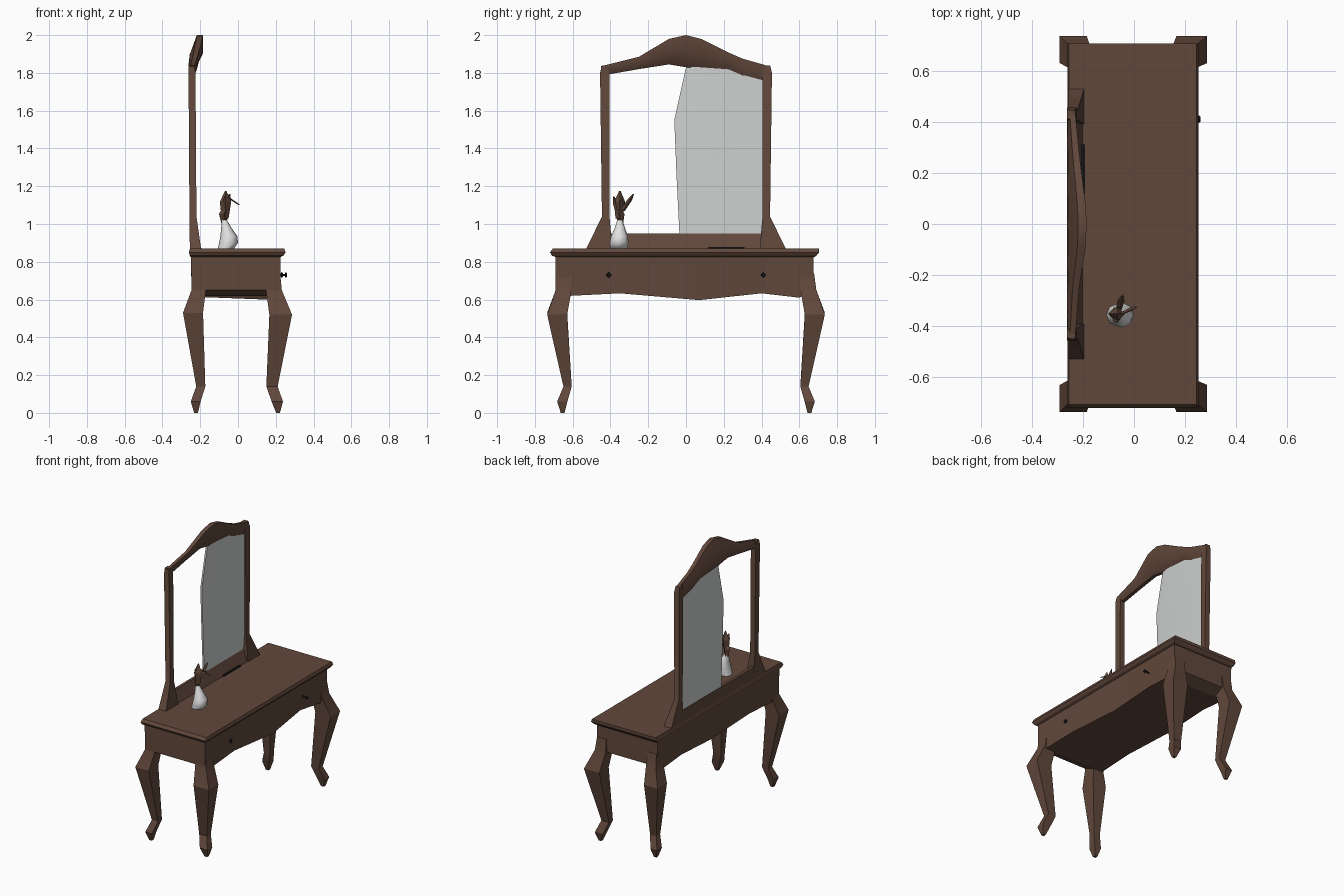
import bpy, bmesh, math
from mathutils import Vector

cube = bpy.data.objects.get("Cube")
if cube:
    bpy.data.objects.remove(cube)


def material(name, rgb):
    m = bpy.data.materials.new(name)
    m.use_nodes = True
    m.diffuse_color = (*rgb, 1)
    bsdf = next(n for n in m.node_tree.nodes if n.type == 'BSDF_PRINCIPLED')
    bsdf.inputs["Base Color"].default_value = (*rgb, 1)
    bsdf.inputs["Roughness"].default_value = 0.7
    return m


WOOD = material("dark wood", (0.12, 0.064, 0.044))
GLASS = material("mirror grey", (0.62, 0.63, 0.63))
WHITE = material("vase white", (0.75, 0.75, 0.75))
BLACK = material("shadow black", (0.01, 0.01, 0.01))


def loft(name, loops, mat, smooth=35):
    """Skin a row of equal-length closed loops and cap both ends."""
    bm = bmesh.new()
    rows = [[bm.verts.new(p) for p in loop] for loop in loops]
    n = len(rows[0])
    for a, b in zip(rows, rows[1:]):
        for i in range(n):
            j = (i + 1) % n
            bm.faces.new((a[i], a[j], b[j], b[i]))
    bm.faces.new(rows[0])
    bm.faces.new(rows[-1])
    bmesh.ops.recalc_face_normals(bm, faces=bm.faces)
    mesh = bpy.data.meshes.new(name)
    bm.to_mesh(mesh)
    bm.free()
    mesh.materials.append(mat)
    ob = bpy.data.objects.new(name, mesh)
    bpy.context.collection.objects.link(ob)
    bpy.ops.object.select_all(action='DESELECT')
    bpy.context.view_layer.objects.active = ob
    ob.select_set(True)
    bpy.ops.object.shade_smooth_by_angle(angle=math.radians(smooth))
    return ob


def rect(x0, x1, y0, y1, z):
    return [(x0, y0, z), (x1, y0, z), (x1, y1, z), (x0, y1, z)]


def ring(x, y, z, r, n=8):
    return [(x + r * math.cos(math.tau * i / n), y + r * math.sin(math.tau * i / n), z)
            for i in range(n)]


# Table top with a softened edge
loft("table_top", [
    rect(-.25, .225, -.69, .68, .825),
    rect(-.255, .24, -.71, .69, .832),
    rect(-.26, .252, -.72, .705, .85),
    rect(-.255, .245, -.705, .705, .87)], WOOD, 20)

# Apron body: scalloped along the front lower edge
# Stations: y, front lower z, front lower x
stations = [(-.69, .65, .225), (-.61, .62, .225), (-.35, .633, .215), (.07, .597, .225),
            (.4, .633, .21), (.6, .61, .225), (.675, .65, .225)]
loft("apron", [[(-.25, y, .83), (.225, y, .83), (x, y, z), (-.245, y, max(z, .615))]
               for y, z, x in stations], WOOD, 20)

# Cabriole legs: z, centre x, half x, centre y, half y
FRONT = [(.74, .187, .036, .642, .036), (.65, .19, .042, .648, .042),
         (.52, .226, .06, .682, .053), (.14, .18, .03, .627, .022),
         (.06, .208, .03, .655, .027), (0, .212, .01, .653, .01)]
BACK = [(.74, -.207, .036, .642, .036), (.65, -.208, .038, .648, .042),
        (.53, -.238, .053, .682, .053), (.14, -.197, .024, .627, .022),
        (.06, -.224, .026, .655, .027), (0, -.222, .01, .653, .01)]
for name, sections in (("front", FRONT), ("back", BACK)):
    for side, s in (("left", 1), ("right", -1)):
        loft(f"{name}_leg_{side}",
             [rect(x - hx, x + hx, s * y - hy, s * y + hy, z)
              for z, x, hx, y, hy in sections], WOOD, 30)

# Mirror posts with flared feet
for side, s in (("left", 1), ("right", -1)):
    loft(f"mirror_post_{side}", [
        rect(-.255, -.195, *sorted((s * .39, s * .53)), .865),
        rect(-.257, -.22, *sorted((s * .405, s * .445)), 1.04),
        rect(-.262, -.225, *sorted((s * .405, s * .455)), 1.8),
        rect(-.262, -.23, *sorted((s * .41, s * .445)), 1.84)], WOOD, 30)

# Sloped lower rail
loft("lower_rail", [rect(-.255, -.2, -.43, .43, .865),
                    rect(-.255, -.235, -.42, .42, .95)], WOOD)

# Arched crown curling forward: y, lower z, upper z, curl amount
crown = [(-.45, 1.785, 1.835, 0), (-.25, 1.82, 1.885, .35), (-.09, 1.845, 1.98, .9),
         (0, 1.83, 2.0, 1), (.08, 1.825, 1.98, .9), (.22, 1.815, 1.91, .5),
         (.3, 1.78, 1.875, .3), (.44, 1.745, 1.835, 0)]
loft("crown", [[(-.262, y, lo), (-.237, y, lo),
                (-.23 + .045 * c, y, lo + (hi - lo) * .45),
                (-.23 + .045 * c, y, hi),
                (-.252 + .034 * c, y, hi),
                (-.26 + .005 * c, y, lo + (hi - lo) * .4)]
               for y, lo, hi, c in crown], WOOD, 40)

# Partial mirror pane
pane = [(.41, .95), (-.035, .95), (-.05, 1.25), (-.062, 1.55), (0, 1.83),
        (.2, 1.83), (.3, 1.79), (.41, 1.76)]
loft("mirror_pane", [[(-.252, y, z) for y, z in pane],
                     [(-.24, y, z) for y, z in pane],
                     [(-.234, y + (.04 if y < .05 else 0), z) for y, z in pane]],
     GLASS, 50)

# Leaning vase
loft("vase", [ring(-.065, -.355, .868, .043), ring(-.05, -.355, .9, .05),
              ring(-.048, -.352, .935, .045), ring(-.062, -.35, .98, .027),
              ring(-.072, -.35, 1.02, .014)], WHITE, 60)


# Dried flowers
def spike(name, start, end, r0, r1):
    a, b = Vector(start), Vector(end)
    mid = a.lerp(b, .6)
    loft(name, [ring(*a, r0, 4), ring(*mid, r1, 4), ring(*b, .004, 4)], WOOD, 20)


spike("flower_stem", (-.075, -.345, 1.0), (-.075, -.355, 1.09), .012, .026)
spike("flower_head", (-.068, -.355, 1.03), (-.065, -.35, 1.175), .018, .03)
spike("flower_leaf_left", (-.06, -.335, 1.07), (-.045, -.278, 1.16), .012, .014)
spike("flower_leaf_right", (-.065, -.36, 1.06), (-.07, -.383, 1.145), .014, .014)
spike("flower_sprig", (-.05, -.35, 1.14), (.008, -.325, 1.1), .006, .007)

# Drawer knobs
for side, y, reach in (("left", .41, .26), ("right", -.41, .238)):
    loft(f"knob_{side}", [[(x, y + dy * r, .73 + dz * r)
                           for dy, dz in ((1, 0), (0, 1), (-1, 0), (0, -1))]
                          for x, r in ((.215, .007), (reach - .012, .006),
                                       (reach - .008, .016), (reach, .01))], BLACK)

# Dark slot at the foot of the rail
loft("rail_slot", [rect(-.205, -.194, .12, .31, .87), rect(-.205, -.196, .12, .31, .878)], BLACK)
